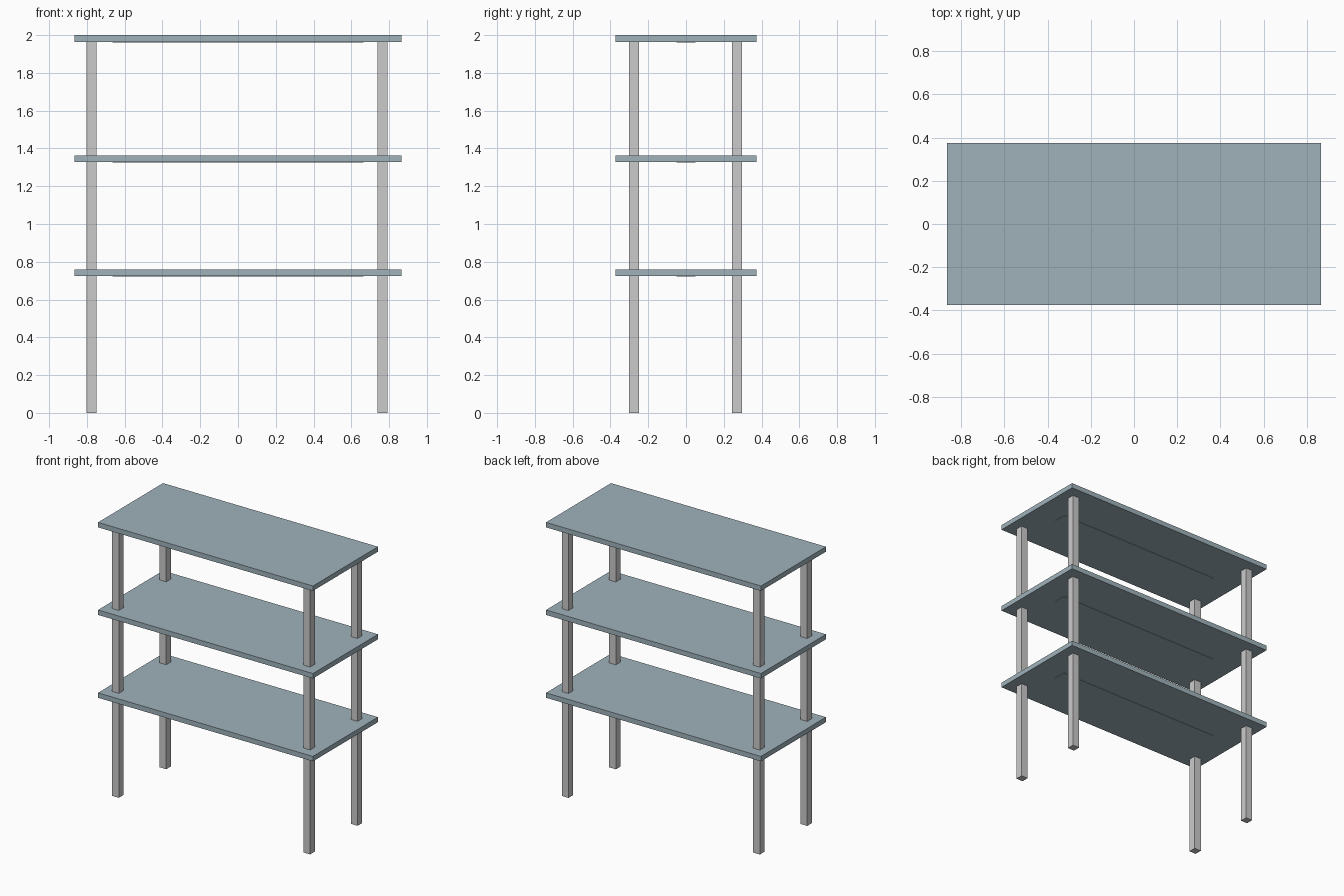
import bpy

if "Cube" in bpy.data.objects:
    bpy.data.objects.remove(bpy.data.objects["Cube"])

steel = bpy.data.materials.new("slate_blue")
steel.diffuse_color = (0.35, 0.45, 0.50, 1)
steel.use_nodes = True
steel.node_tree.nodes["Principled BSDF"].inputs["Base Color"].default_value = steel.diffuse_color


def box(name, x, y, z, material=None):
    """Axis-aligned box from (min, max) ranges."""
    ranges = (x, y, z)
    bpy.ops.mesh.primitive_cube_add(size=1, location=[(a + b) / 2 for a, b in ranges])
    ob = bpy.context.object
    ob.name = name
    ob.scale = [b - a for a, b in ranges]
    bpy.ops.object.transform_apply(location=False, rotation=False, scale=True)
    if material:
        ob.data.materials.append(material)
    return ob


THICK = 0.036

# Shelf boards, each with a thin stiffener strip almost flush underneath
for label, top in (("lower", 0.76), ("middle", 1.363), ("top", 2.0)):
    base = top - THICK
    box(label + "_shelf", (-0.865, 0.865), (-0.374, 0.374), (base, top), steel)
    box(label + "_stiffener", (-0.665, 0.665), (-0.05, 0.05),
        (base - 0.002, base + 0.015), steel)

# Four square legs running through the lower shelves up to the top board
for side, x in (("left", (-0.802, -0.748)), ("right", (0.738, 0.792))):
    for end, y in (("front", (-0.302, -0.248)), ("back", (0.243, 0.297))):
        box(f"{end}_{side}_leg", x, y, (0, 2.0 - THICK + 0.005))
